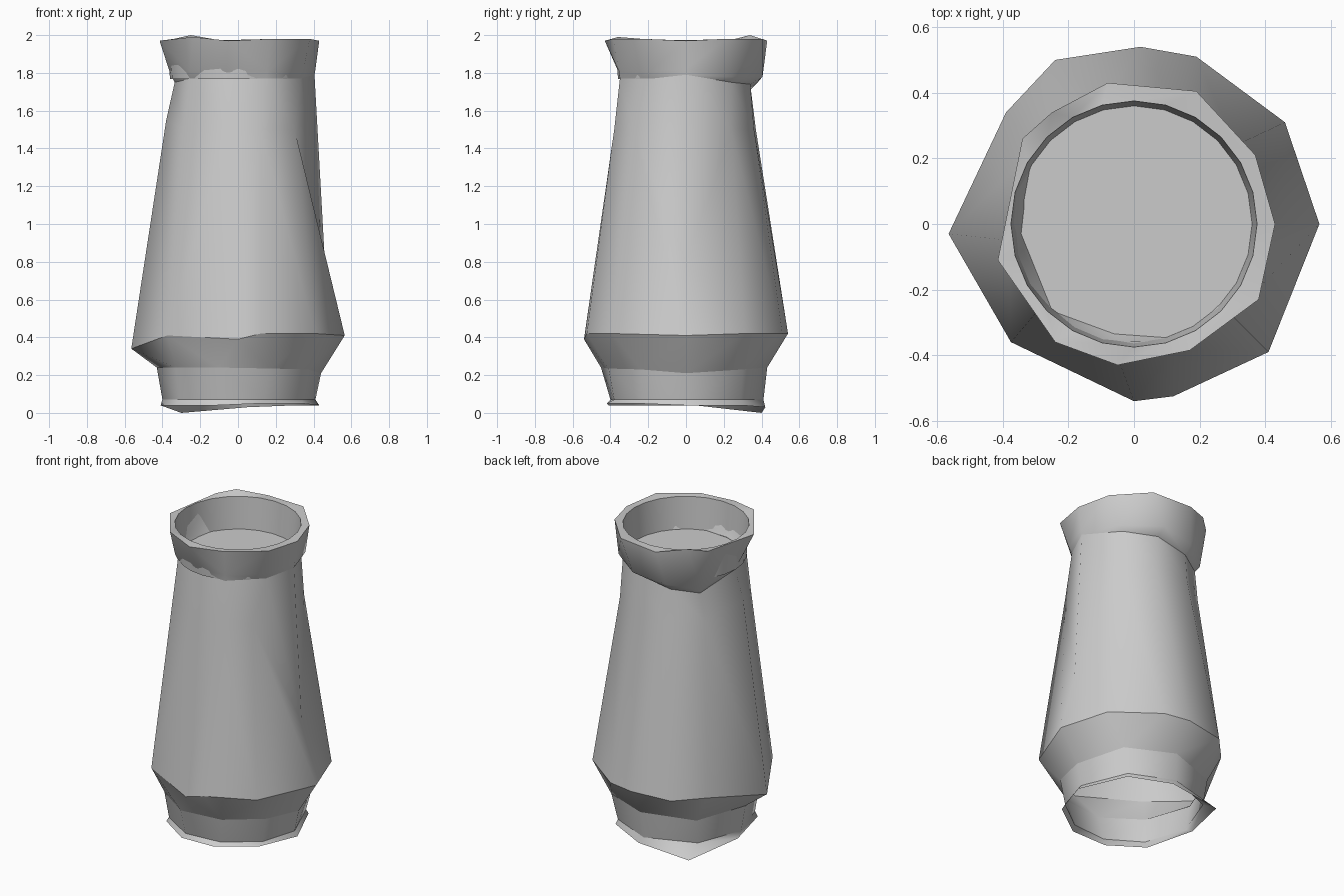
import bpy, bmesh, math

if "Cube" in bpy.data.objects:
    bpy.data.objects.remove(bpy.data.objects["Cube"])


def circle(r, z, n=24):
    return [(r * math.cos(2 * math.pi * i / n), r * math.sin(2 * math.pi * i / n), z)
            for i in range(n)]


def angle(p):
    return math.atan2(p[1], p[0]) % (2 * math.pi)


def zipper(bm, a, b):
    # Triangulate the band between two rings that may have different counts
    i = j = 0
    na, nb = len(a), len(b)
    ang = lambda ring, k: angle(ring[k % len(ring)].co) + 2 * math.pi * (k // len(ring))
    while i < na or j < nb:
        if j >= nb or (i < na and ang(a, i + 1) + ang(a, i) <= ang(b, j + 1) + ang(b, j)):
            bm.faces.new((a[i % na], a[(i + 1) % na], b[j % nb]))
            i += 1
        else:
            bm.faces.new((a[i % na], b[(j + 1) % nb], b[j % nb]))
            j += 1


def loft(name, rings, cap_last=False, smooth=75):
    bm = bmesh.new()
    loops = [[bm.verts.new(p) for p in sorted(r, key=angle)] for r in rings]
    for a, b in zip(loops, loops[1:]):
        zipper(bm, a, b)
    if cap_last:
        bm.faces.new(loops[-1])
    bmesh.ops.recalc_face_normals(bm, faces=bm.faces)
    # Open bands: make sure the outside faces outward
    if not cap_last and sum(f.normal.xy.dot(f.calc_center_median().xy) * f.calc_area()
                            for f in bm.faces) < 0:
        bmesh.ops.reverse_faces(bm, faces=bm.faces)
    mesh = bpy.data.meshes.new(name)
    bm.to_mesh(mesh)
    bm.free()
    ob = bpy.data.objects.new(name, mesh)
    bpy.context.collection.objects.link(ob)
    bpy.ops.object.select_all(action='DESELECT')
    ob.select_set(True)
    bpy.context.view_layer.objects.active = ob
    bpy.ops.object.shade_smooth_by_angle(angle=math.radians(smooth))
    return ob


def flat(points, z):
    return [(x, y, z) for x, y in points]


# Irregular faceted rings, bottom to top
flange = [(.43, 0, .04), (.3, .3, .04), (.05, .42, .03), (-.3, .4, 0), (-.41, .05, .04),
          (-.33, -.27, .04), (-.12, -.41, .04), (.12, -.42, .05), (.34, -.26, .05)]
flange_top = flat([(.41, 0), (.29, .29), (.02, .41), (-.29, .29), (-.4, 0),
                   (-.31, -.27), (-.1, -.4), (.14, -.38), (.34, -.23)], .07)
foot_top = [(.44, 0, .21), (.33, .3, .23), (.03, .43, .24), (-.3, .32, .23), (-.43, 0, .24),
            (-.33, -.29, .24), (-.1, -.45, .24), (.17, -.41, .235), (.37, -.24, .23)]
bulge = [(.565, 0, .41), (.46, .31, .42), (.19, .51, .42), (.02, .54, .42), (-.24, .5, .41),
         (-.39, .34, .41), (-.565, -.03, .34), (-.375, -.36, .41), (0, -.54, .39),
         (.12, -.525, .42), (.41, -.39, .42)]
body_mid = [(.46, 0, .8), (.31, .24, 1.5), (.13, .36, 1.5), (-.1, .37, 1.5), (-.3, .23, 1.5),
            (-.38, -.05, 1.55), (-.29, -.26, 1.5), (-.06, -.38, 1.5), (.12, -.38, 1.5),
            (.3, -.28, 1.5)]
body_top = [(.405, 0, 1.79), (.29, .24, 1.75), (.1, .34, 1.74), (-.12, .33, 1.7),
            (-.27, .24, 1.68), (-.335, -.03, 1.75), (-.25, -.265, 1.77), (-.06, -.335, 1.77),
            (.15, -.35, 1.77), (.33, -.18, 1.77)]
collar = [(.41, 0, 1.82), (.32, .24, 1.78), (.1, .405, 1.78), (-.12, .38, 1.75),
          (-.29, .26, 1.71), (-.36, -.03, 1.8), (-.255, -.285, 1.81), (-.06, -.36, 1.81),
          (.155, -.355, 1.81), (.345, -.19, 1.81)]
rim = [(.43, 0, 1.97), (.37, .21, 1.98), (.19, .405, 1.98), (-.08, .43, 1.97),
       (-.34, .26, 1.98), (-.25, .34, 2.0), (-.415, -.11, 1.97), (-.24, -.36, 1.99),
       (-.05, -.43, 1.97), (.17, -.385, 1.98), (.38, -.23, 1.98)]

# Outer shell, open underneath, in crisp bands
loft("foot_flange", [flange, flange_top])
loft("foot", [flange_top, foot_top])
loft("bulge_underside", [foot_top, bulge])
loft("body_wall", [bulge, body_mid, body_top])
loft("collar", [body_top, collar, rim])

# Rim lip, shallow mouth and its flat floor
loft("mouth", [rim, circle(.375, 1.975), circle(.36, 1.768)], cap_last=True, smooth=35)
